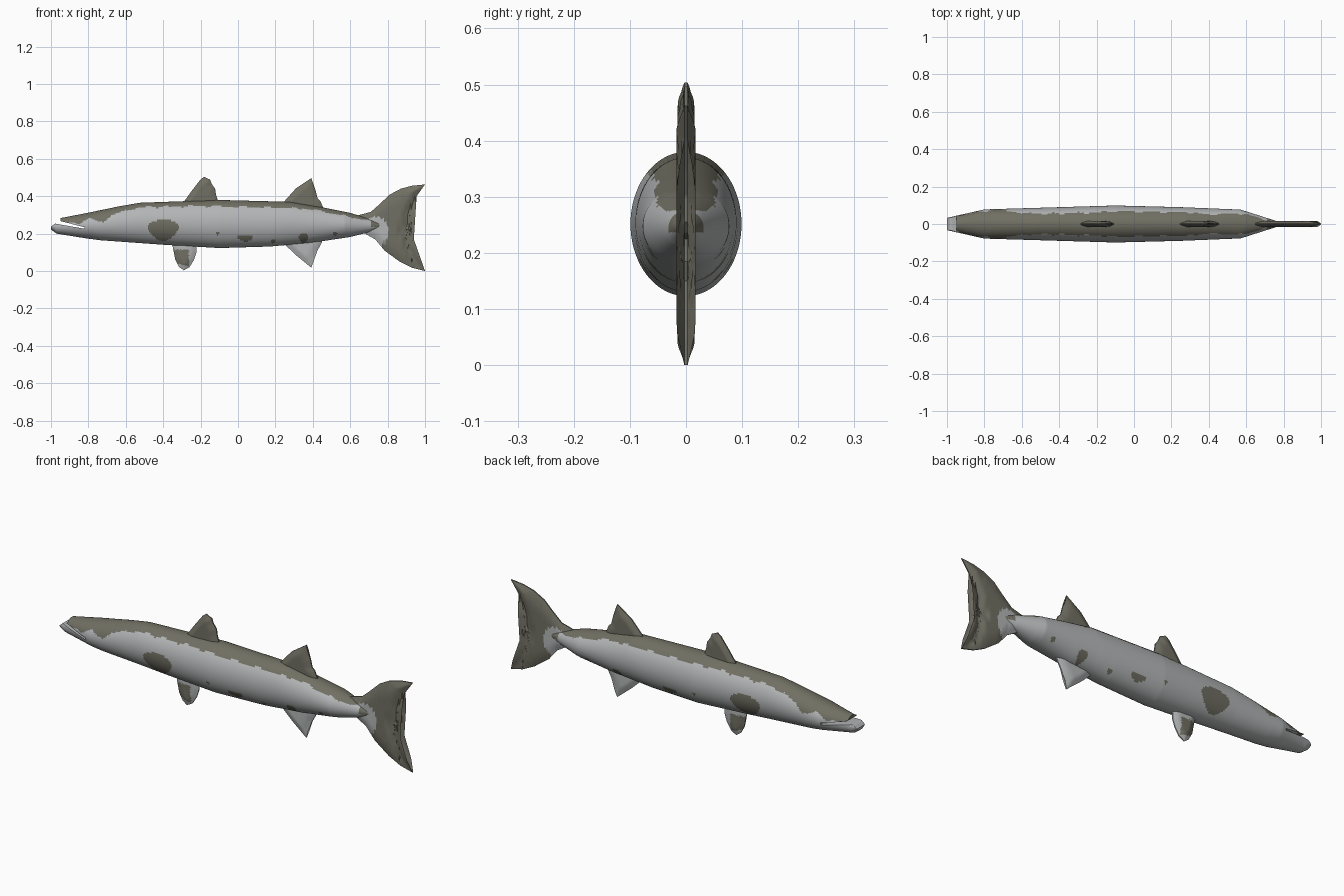
import bpy, bmesh, math
from mathutils import Vector, geometry

if "Cube" in bpy.data.objects:
    bpy.data.objects.remove(bpy.data.objects["Cube"])


def material(name, rgb):
    m = bpy.data.materials.new(name)
    m.diffuse_color = (*rgb, 1)
    m.use_nodes = True
    m.node_tree.nodes["Principled BSDF"].inputs["Base Color"].default_value = m.diffuse_color
    return m


SILVER = material("silver grey", (0.45, 0.46, 0.465))
OLIVE = material("olive grey", (0.165, 0.16, 0.125))

# Body profiles along x
TOP = [(-1, .262), (-.95, .283), (-.82, .308), (-.63, .347), (-.525, .365), (-.1, .38),
       (.28, .37), (.465, .338), (.6, .311), (.7, .28), (.78, .25)]
BOTTOM = [(-1, .222), (-.97, .2), (-.82, .176), (-.74, .165), (-.39, .14), (-.1, .123),
          (.17, .131), (.385, .15), (.6, .182), (.7, .207), (.78, .24)]
WIDTH = [(-1, .033), (-.8, .078), (-.53, .086), (-.1, .099), (.25, .09), (.57, .077), (.78, .01)]
# Lower edge of the olive back
BACK = [(-1, .262), (-.95, .258), (-.85, .255), (-.79, .285), (-.75, .262), (-.72, .265), (-.68, .295),
        (-.6, .325), (-.5, .342), (-.2, .348), (.2, .339), (.4, .33), (.5, .31), (.6, .288), (.7, .272), (.78, .25)]
# Spots: x, z, radius x, radius z
SPOTS = [(-.4, .222, .08, .055), (.04, .176, .04, .016), (.35, .176, .024, .025),
         (.19, .16, .012, .01), (-.11, .2, .01, .008), (.52, .2, .012, .01)]
UPPER_LIP = [(-.95, .267), (-.82, .234)]
LOWER_LIP = [(-1, .236), (-.98, .254), (-.82, .226)]


def at(table, x):
    for (x0, v0), (x1, v1) in zip(table, table[1:]):
        if x <= x1:
            return v0 + (v1 - v0) * max(0, (x - x0) / (x1 - x0))
    return table[-1][1]


def body_is_olive(c):
    wave = .003 * math.sin(47 * c.x) + .002 * math.sin(91 * c.x)
    if c.z > at(BACK, c.x) + wave or (c.x > .71 and c.z > .237):
        return True
    for sx, sz, rx, rz in SPOTS:
        dx, dz = (c.x - sx) / rx, (c.z - sz) / rz
        a = math.atan2(dz, dx)
        if math.hypot(dx, dz) < 1 + .1 * math.sin(3 * a):
            return True
    return False


def finish(name, bm, is_olive):
    bmesh.ops.recalc_face_normals(bm, faces=bm.faces[:])
    for f in bm.faces:
        f.material_index = int(is_olive(f.calc_center_median()))
    me = bpy.data.meshes.new(name)
    bm.to_mesh(me)
    bm.free()
    me.materials.append(SILVER)
    me.materials.append(OLIVE)
    ob = bpy.data.objects.new(name, me)
    bpy.context.collection.objects.link(ob)
    bpy.ops.object.select_all(action='DESELECT')
    ob.select_set(True)
    bpy.context.view_layer.objects.active = ob
    bpy.ops.object.shade_smooth_by_angle(angle=math.radians(35))
    return ob


def loft(name, x0, x1, steps, low=None, high=None, sides=72):
    """Elliptical rings along x, optionally cut off at a lip line."""
    bm = bmesh.new()
    rings = []
    for i in range(steps + 1):
        x = x0 + (x1 - x0) * i / steps
        t, b, w = at(TOP, x), at(BOTTOM, x), at(WIDTH, x)
        ring = []
        for k in range(sides):
            a = math.tau * k / sides
            z = (t + b) / 2 + (t - b) / 2 * math.sin(a)
            if low:
                z = max(z, at(low, x))
            if high:
                z = min(z, at(high, x))
            ring.append(bm.verts.new((x, w * math.cos(a), z)))
        rings.append(ring)
    for r, s in zip(rings, rings[1:]):
        for k in range(sides):
            n = (k + 1) % sides
            bm.faces.new((r[k], r[n], s[n], s[k]))
    bm.faces.new(rings[0])
    bm.faces.new(rings[-1])
    return finish(name, bm, body_is_olive)


def fin(name, outline, is_olive, half=.015, cuts=9):
    """Flat outline, subdivided, thick in the middle and thin at the rim."""
    pts = [Vector((x, 0, z)) for x, z in outline]
    bm = bmesh.new()
    bm.faces.new([bm.verts.new(p) for p in pts])
    bmesh.ops.triangulate(bm, faces=bm.faces[:])
    bmesh.ops.subdivide_edges(bm, edges=bm.edges[:], cuts=cuts, use_grid_fill=True)
    bmesh.ops.triangulate(bm, faces=bm.faces[:])
    front = bm.verts[:]
    new = bmesh.ops.extrude_face_region(bm, geom=bm.faces[:], use_keep_orig=True)["geom"]
    back = {v for v in new if isinstance(v, bmesh.types.BMVert)}

    def rim(p):
        best = 9
        for a, b in zip(pts, pts[1:] + pts[:1]):
            q, t = geometry.intersect_point_line(p, a, b)
            q = a.lerp(b, min(1, max(0, t)))
            best = min(best, (p - q).length)
        return best

    for v in front + list(back):
        y = .003 + min(half - .003, rim(v.co) * .45)
        v.co.y = y if v in back else -y
    return finish(name, bm, is_olive)


# Body and open jaws
loft("body", -.82, .78, 260)
loft("upper_jaw", -.95, -.82, 24, low=UPPER_LIP)
loft("lower_jaw", -1, -.82, 30, high=LOWER_LIP)

# Back fins
fin("front_dorsal_fin", [(-.29, .34), (-.288, .372), (-.25, .425), (-.2, .49), (-.18, .504), (-.165, .495),
                         (-.15, .49), (-.14, .465), (-.122, .44), (-.118, .41), (-.108, .378), (-.108, .34)],
    lambda c: True)
fin("rear_dorsal_fin", [(.24, .34), (.245, .37), (.31, .442), (.392, .497), (.398, .465), (.415, .43),
                        (.425, .39), (.44, .375), (.455, .34), (.44, .31)],
    lambda c: True)

# Belly fins
fin("pelvic_fin", [(-.35, .17), (-.35, .135), (-.335, .06), (-.315, .022), (-.29, .004), (-.26, .02),
                   (-.235, .06), (-.222, .1), (-.222, .17)],
    lambda c: c.z < .115 and c.x < -.262 and c.z > .035 - (c.x + .3) * .3)
fin("anal_fin", [(.25, .18), (.25, .142), (.31, .085), (.392, .018), (.4, .06), (.425, .11),
                 (.45, .155), (.44, .19)],
    lambda c: False)

# Forked tail, with a silver patch at its root
fin("tail_fin", [(.6, .285), (.65, .3), (.71, .316), (.76, .36), (.81, .408), (.87, .44), (.93, .456), (1, .463),
                 (.955, .4), (.927, .35), (.903, .3), (.91, .255), (.895, .235), (.875, .225),
                 (.895, .21), (.91, .185), (.9, .15), (.927, .08), (.95, .045), (1, 0),
                 (.93, .018), (.865, .05), (.785, .108), (.735, .168), (.68, .2), (.6, .22)],
    lambda c: not (math.hypot((c.x - .735) / .07, (c.z - .21) / .08) < 1 or (c.x < .7 and c.z < .27)),
    half=.017, cuts=8)
